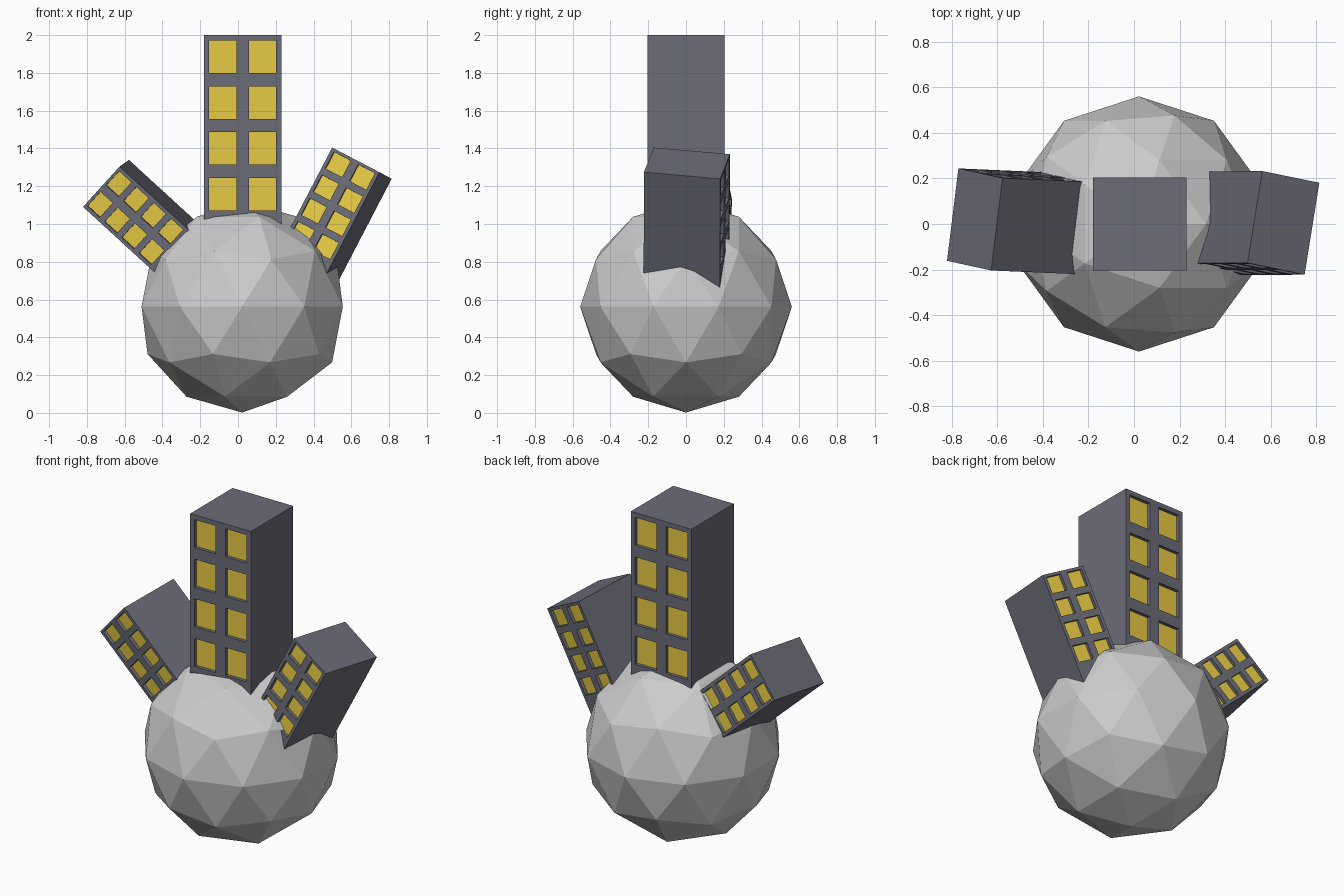
import bpy, bmesh
from mathutils import Matrix, Vector

if "Cube" in bpy.data.objects:
    bpy.data.objects.remove(bpy.data.objects["Cube"])


def material(name, rgb):
    m = bpy.data.materials.new(name)
    m.diffuse_color = (*rgb, 1)
    m.use_nodes = True
    m.node_tree.nodes["Principled BSDF"].inputs["Base Color"].default_value = m.diffuse_color
    return m


wall = material("wall_slate", (0.15, 0.15, 0.19))
glow = material("window_yellow", (0.8, 0.6, 0.06))

# Tower template: origin at the roof centre, windows on front and back
HALF, HEIGHT, RECESS = 0.205, 1.2, 0.02
COLS, WIN_W = (-0.105, 0.105), 0.145
ROWS, WIN_H = [-0.115 - 0.2425 * i for i in range(4)], 0.172


def tower_mesh():
    bm = bmesh.new()
    bmesh.ops.create_cube(bm, size=1, matrix=Matrix.Translation((0, 0, -HEIGHT / 2))
                          @ Matrix.Diagonal((2 * HALF, 2 * HALF, HEIGHT, 1)))
    # cut the window grid
    cuts = [((c + s * WIN_W / 2, 0, 0), (1, 0, 0)) for c in COLS for s in (-1, 1)]
    cuts += [((0, 0, r + s * WIN_H / 2), (0, 0, 1)) for r in ROWS for s in (-1, 1)]
    for co, no in cuts:
        bmesh.ops.bisect_plane(bm, geom=bm.verts[:] + bm.edges[:] + bm.faces[:],
                               plane_co=co, plane_no=no)
    bm.normal_update()

    # sink the window cells into the wall
    def is_window(f):
        c = f.calc_center_median()
        return (abs(f.normal.y) > 0.9 and any(abs(c.x - x) < 0.01 for x in COLS)
                and any(abs(c.z - z) < 0.01 for z in ROWS))
    cells = [f for f in bm.faces if is_window(f)]
    for f in bmesh.ops.extrude_discrete_faces(bm, faces=cells)["faces"]:
        f.material_index = 1
        inward = -RECESS if f.calc_center_median().y > 0 else RECESS
        for v in f.verts:
            v.co.y += inward
    bmesh.ops.recalc_face_normals(bm, faces=bm.faces[:])
    me = bpy.data.meshes.new("tower")
    bm.to_mesh(me)
    bm.free()
    me.materials.append(wall)
    me.materials.append(glow)
    return me


mesh = tower_mesh()


def tower(name, roof, up, back, width=1, height=1):
    w = Vector(up).normalized()
    u = Vector(back).cross(w).normalized()
    v = w.cross(u)
    rot = Matrix((u, v, w)).transposed().to_4x4()
    ob = bpy.data.objects.new(name, mesh)
    bpy.context.collection.objects.link(ob)
    ob.matrix_world = (Matrix.Translation(roof) @ rot
                       @ Matrix.Diagonal((width, 1, height, 1)))


# Low-poly planet
bpy.ops.mesh.primitive_ico_sphere_add(subdivisions=2, radius=0.56, location=(0.022, 0, 0.562))
bpy.context.object.name = "planet"

# Three towers standing on it
tower("centre_tower", (0.025, 0, 2.0), (0, 0, 1), (0, 1, 0))
tower("right_tower", (0.656, 0.005, 1.322), (0.462, 0.003, 0.887), (0.065, 0.405, -0.035), 0.7, 0.57)
tower("left_tower", (-0.699, 0.02, 1.215), (-0.737, 0.032, 0.675), (0.05, 0.405, 0.035), 0.71, 0.51)
